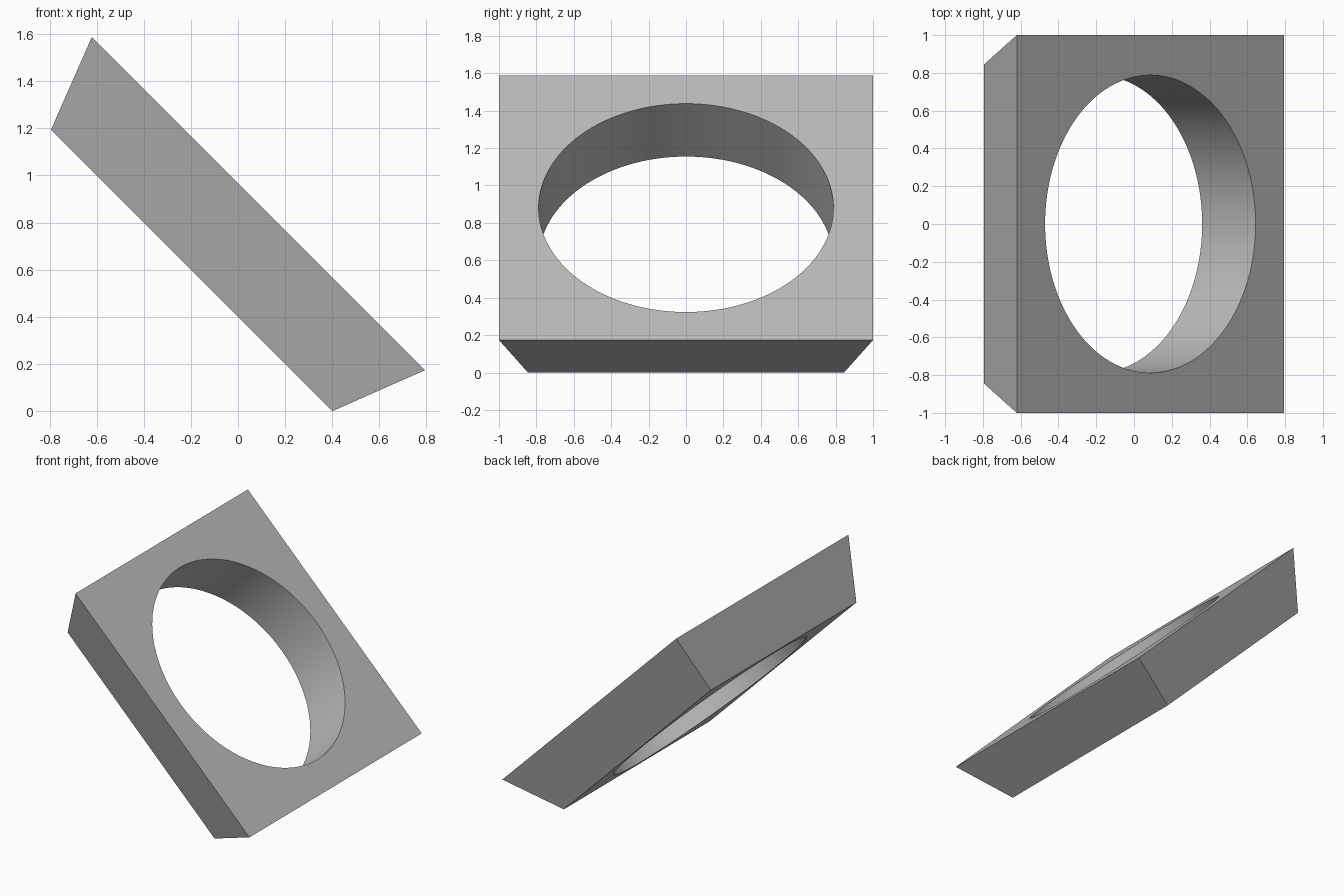
import bpy
from math import radians, sqrt

cube = bpy.data.objects.get("Cube")
if cube:
    bpy.data.objects.remove(cube, do_unlink=True)

TOP, BASE, THICK, HOLE = 1.0, 0.845, 0.4, 0.788
C = sqrt(0.5)  # sine and cosine of the 45 degree tilt

grey = bpy.data.materials.new("mid_grey")
grey.use_nodes = True
colour = (0.5, 0.5, 0.5, 1)
grey.diffuse_color = colour
grey.node_tree.nodes["Principled BSDF"].inputs["Base Color"].default_value = colour

# Square slab with tapered sides
bpy.ops.mesh.primitive_cone_add(vertices=4, radius1=BASE * sqrt(2), radius2=TOP * sqrt(2),
                                depth=THICK, rotation=(0, 0, radians(45)))
slab = bpy.context.object
slab.name = "tilted_ring_plate"
slab.data.materials.append(grey)
bpy.ops.object.transform_apply(location=False, rotation=True, scale=False)

# Round through hole
bpy.ops.mesh.primitive_cylinder_add(vertices=128, radius=HOLE, depth=THICK * 3)
cutter = bpy.context.object
cutter.name = "hole_cutter"
cutter.hide_render = True
cutter.data.materials.append(grey)

cut = slab.modifiers.new("round_hole", "BOOLEAN")
cut.operation = "DIFFERENCE"
cut.solver = "EXACT"
cut.object = cutter
bpy.ops.object.select_all(action="DESELECT")
slab.select_set(True)
bpy.context.view_layer.objects.active = slab
bpy.ops.object.modifier_apply(modifier=cut.name)
bpy.data.objects.remove(cutter, do_unlink=True)

# Smooth hole wall, crisp slab edges
bpy.ops.object.shade_smooth_by_angle(angle=radians(30))

# Tilt the wide face up and towards +x, lowest edge on the floor
slab.rotation_euler = (0, radians(45), 0)
slab.location = ((TOP - BASE) * C / -2 + THICK * C / 2 - THICK * C / 2, 0,
                 BASE * C + THICK * C / 2)
